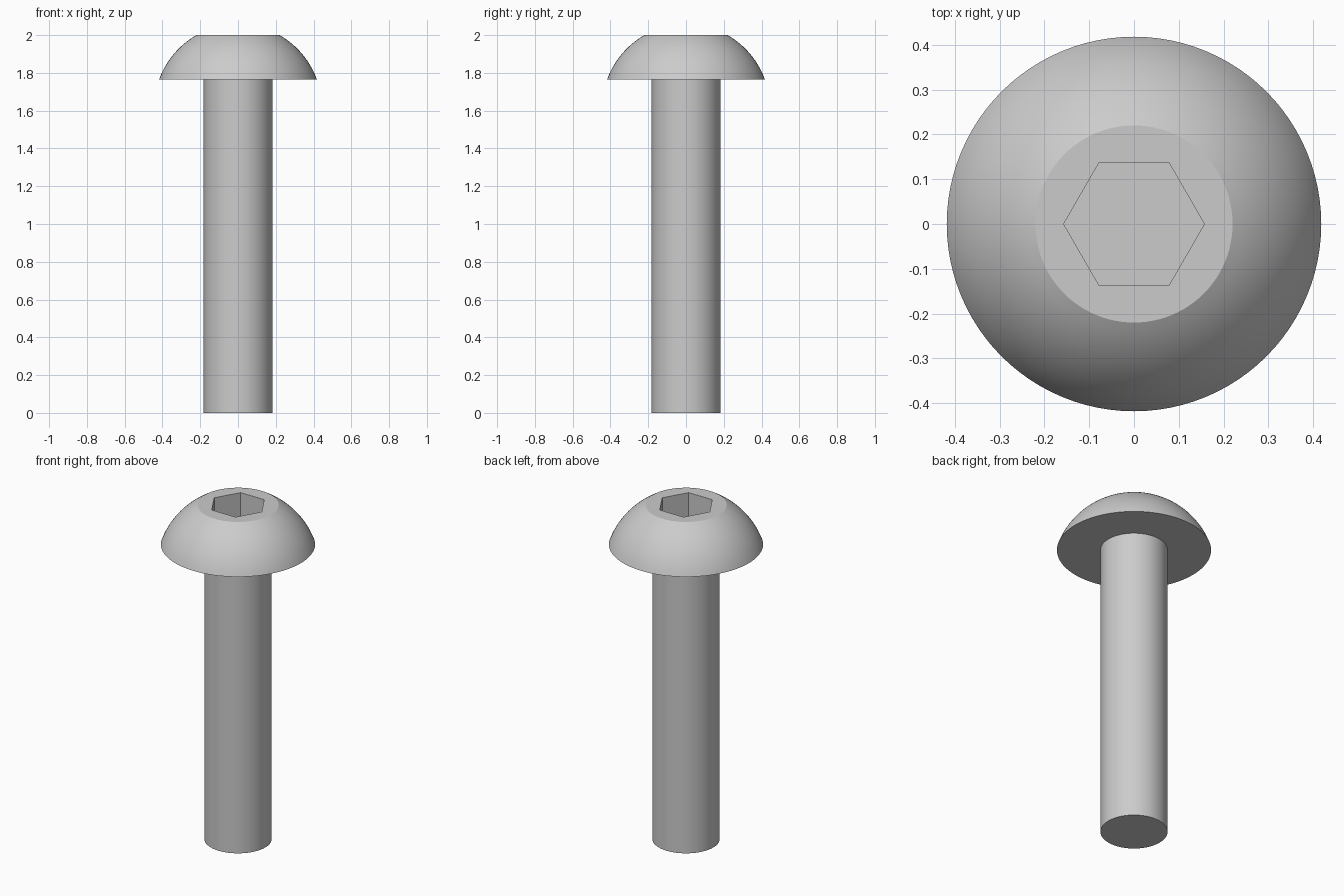
import bpy, bmesh
from math import sin, cos, pi, radians, atan2, hypot

if "Cube" in bpy.data.objects:
    bpy.data.objects.remove(bpy.data.objects["Cube"])

SEG = 96                      # multiple of 6, so hex corners land on vertices
SHANK_R, HEAD_R, FLAT_R = 0.182, 0.418, 0.22
HEAD_Z, TOP_Z = 1.764, 2.0
HEX_APOTHEM, SOCKET_DEPTH = 0.136, 0.16


def circle(r):
    return lambda a: r


def hexagon(a):
    return HEX_APOTHEM / cos(a % (pi / 3) - pi / 6)


# Spherical dome: centre on the axis, through the rim and the flat top's edge
cz = (FLAT_R**2 + TOP_Z**2 - HEAD_R**2 - HEAD_Z**2) / (2 * (TOP_Z - HEAD_Z))
dome_r = hypot(HEAD_R, HEAD_Z - cz)
a0 = atan2(HEAD_Z - cz, HEAD_R)
a1 = atan2(TOP_Z - cz, FLAT_R)
STEPS = 14
dome = [(circle(dome_r * cos(a)), cz + dome_r * sin(a))
        for a in (a0 + (a1 - a0) * i / STEPS for i in range(STEPS + 1))]

# Rings from the shank tip, up over the head and down into the hex socket
rings = [(circle(SHANK_R), 0.0), (circle(SHANK_R), HEAD_Z)] + dome
rings += [(hexagon, TOP_Z), (hexagon, TOP_Z - SOCKET_DEPTH)]

bm = bmesh.new()
loops = []
for radius, z in rings:
    angles = [2 * pi * i / SEG for i in range(SEG)]
    loops.append([bm.verts.new((radius(a) * cos(a), radius(a) * sin(a), z)) for a in angles])
for lo, hi in zip(loops, loops[1:]):
    for i in range(SEG):
        j = (i + 1) % SEG
        bm.faces.new((lo[i], lo[j], hi[j], hi[i]))
bm.faces.new(loops[0][::-1])  # shank tip
bm.faces.new(loops[-1])       # socket floor
bmesh.ops.recalc_face_normals(bm, faces=bm.faces)

mesh = bpy.data.meshes.new("button_head_bolt")
bm.to_mesh(mesh)
bm.free()
bolt = bpy.data.objects.new("button_head_bolt", mesh)
bpy.context.collection.objects.link(bolt)
bpy.context.view_layer.objects.active = bolt
bolt.select_set(True)
bpy.ops.object.shade_smooth_by_angle(angle=radians(20))
